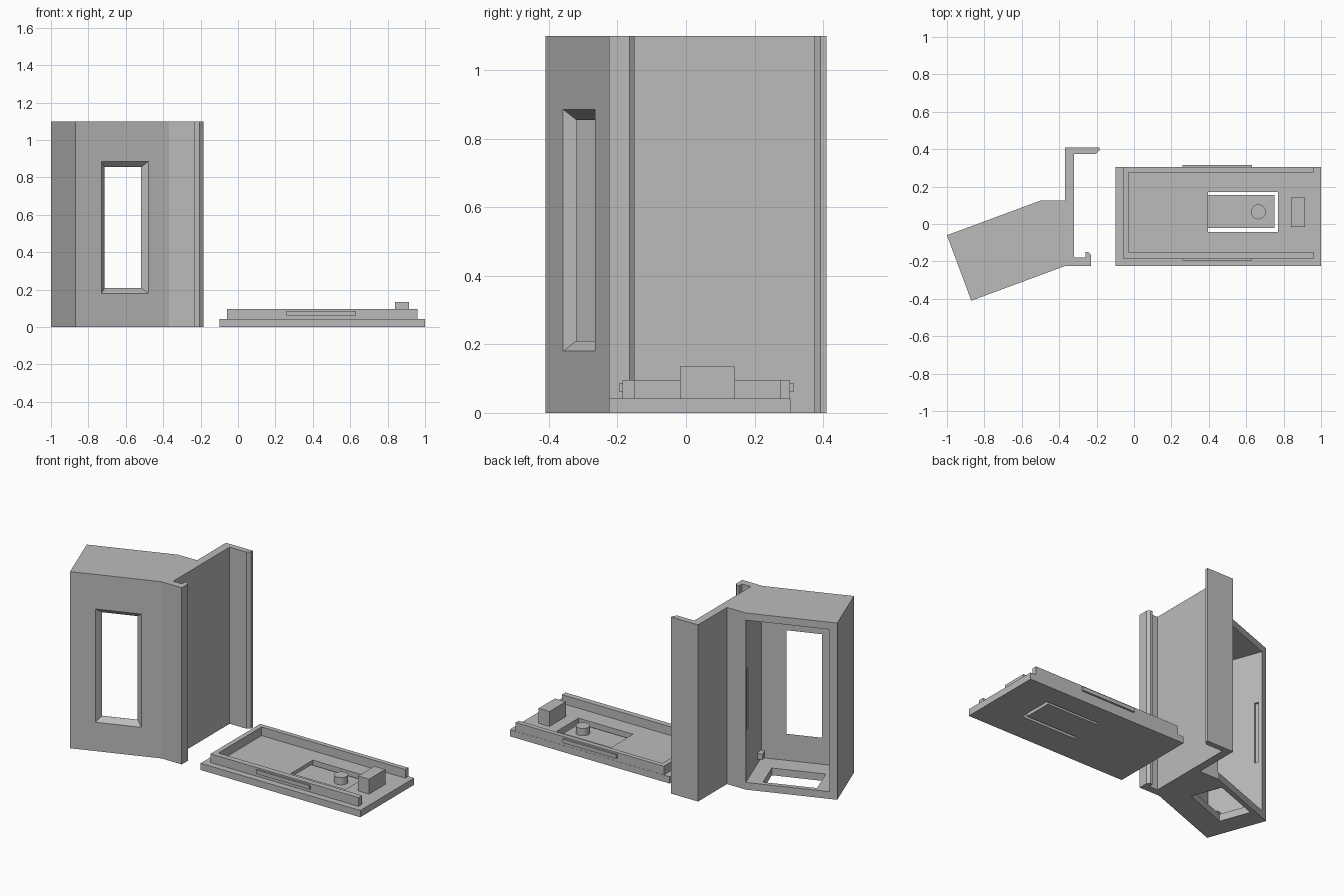
import bpy
import bmesh
import math
from mathutils import Vector

if "Cube" in bpy.data.objects:
    bpy.data.objects.remove(bpy.data.objects["Cube"], do_unlink=True)

grey = bpy.data.materials.new("plain grey")
grey.use_nodes = True
grey.diffuse_color = (0.5, 0.5, 0.5, 1)
grey.node_tree.nodes["Principled BSDF"].inputs["Base Color"].default_value = (0.5, 0.5, 0.5, 1)

HEIGHT, WIDTH, DEPTH, WALL = 1.10, 0.533, 0.373, 0.045
CORNER = Vector((-0.87, -0.41))
ANGLE = math.atan2(0.185, 0.5)
ALONG = Vector((math.cos(ANGLE), math.sin(ANGLE)))
INWARD = Vector((-ALONG.y, ALONG.x))


def finish(name, bm):
    bmesh.ops.recalc_face_normals(bm, faces=bm.faces)
    mesh = bpy.data.meshes.new(name)
    bm.to_mesh(mesh)
    bm.free()
    mesh.materials.append(grey)
    ob = bpy.data.objects.new(name, mesh)
    bpy.context.scene.collection.objects.link(ob)
    return ob


def prism(name, outline, z0, z1):
    """Extrude a plan outline from z0 to z1."""
    bm = bmesh.new()
    face = bm.faces.new([bm.verts.new((p[0], p[1], z0)) for p in outline])
    top = bmesh.ops.extrude_face_region(bm, geom=[face])["geom"]
    bmesh.ops.translate(bm, vec=(0, 0, z1 - z0),
                        verts=[g for g in top if isinstance(g, bmesh.types.BMVert)])
    return finish(name, bm)


def box(name, x, y, z):
    return prism(name, [(x[0], y[0]), (x[1], y[0]), (x[1], y[1]), (x[0], y[1])], *z)


def slanted(u, v):
    """Plan position in the tilted frame of the housing."""
    return CORNER + ALONG * u + INWARD * v


def slanted_box(name, u, v, z):
    outline = [slanted(u[0], v[0]), slanted(u[1], v[0]), slanted(u[1], v[1]), slanted(u[0], v[1])]
    return prism(name, outline, *z)


def cut(target, cutter):
    mod = target.modifiers.new("cut", "BOOLEAN")
    mod.operation = "DIFFERENCE"
    mod.solver = "EXACT"
    mod.object = cutter
    bpy.context.view_layer.objects.active = target
    bpy.ops.object.modifier_apply(modifier=mod.name)
    bpy.data.objects.remove(cutter, do_unlink=True)


# Housing with side rail and hooked edges
housing = prism("housing", [
    (-1, -0.06), CORNER, (-0.37, -0.225), (-0.23, -0.225), (-0.23, -0.165),
    (-0.243, -0.15), (-0.26, -0.15), (-0.26, -0.18), (-0.32, -0.18),
    (-0.32, 0.375), (-0.205, 0.375), (-0.185, 0.393), (-0.185, 0.41),
    (-0.37, 0.41), (-0.37, 0.125), (-0.5, 0.125)], 0, HEIGHT)

# Cavity open at the back, and opening in the floor
cut(housing, slanted_box("cavity_cutter", (WALL, WIDTH), (0.03, 0.5), (WALL, HEIGHT - WALL)))
cut(housing, slanted_box("floor_cutter", (0.125, 0.44), (0.15, 0.345), (-0.1, 0.1)))

# Window with bevelled sides
bm = bmesh.new()
for v, inset in ((-0.01, -0.01), (0.04, 0.04)):
    for u in (0.149 + inset, 0.416 - inset):
        for z in (0.18 + inset, 0.885 - inset):
            bm.verts.new((*slanted(u, v), z))
bmesh.ops.convex_hull(bm, input=bm.verts)
bmesh.ops.dissolve_limit(bm, angle_limit=0.01, verts=bm.verts, edges=bm.edges)
cut(housing, finish("window_cutter", bm))

# Snap grooves and small retaining nubs on both inner walls
for side, wall, sign in (("right", WALL, 1), ("left", WIDTH, -1)):
    groove = sorted((wall - sign * 0.012, wall + sign * 0.01))
    cut(housing, slanted_box("groove_cutter", groove, (0.325, 0.352), (0.36, 0.74)))
    nub = sorted((wall - sign * 0.005, wall + sign * 0.03))
    for level, z in (("lower", 0.07), ("upper", 1.0)):
        slanted_box(f"{level}_{side}_nub", nub, (0.06, 0.11), (z, z + 0.035))

# Cover plate with a cut-out around the spring tongue
plate = box("cover_plate", (-0.1, 1), (-0.225, 0.305), (0, 0.042))
cut(plate, box("tongue_cutter", (0.395, 0.77), (-0.042, 0.172), (-0.1, 0.1)))
box("spring_tongue", (0.39, 0.75), (-0.022, 0.155), (0, 0.02))

# Button on the tongue
bm = bmesh.new()
bmesh.ops.create_cone(bm, cap_ends=True, segments=32, radius1=0.04, radius2=0.04, depth=0.05)
bmesh.ops.translate(bm, verts=bm.verts, vec=(0.665, 0.065, 0.04))
button = finish("tongue_button", bm)
for ob in bpy.context.view_layer.objects:
    ob.select_set(ob == button)
bpy.context.view_layer.objects.active = button
bpy.ops.object.shade_smooth_by_angle(angle=math.radians(30))

# Raised rim, open at one end
prism("cover_rim", [(0.96, -0.185), (0.96, -0.15), (-0.03, -0.15), (-0.03, 0.275),
                    (0.96, 0.275), (0.96, 0.304), (-0.06, 0.304), (-0.06, -0.185)], 0.04, 0.096)

# Snap ribs and end block
box("front_snap_rib", (0.26, 0.63), (-0.195, -0.18), (0.062, 0.086))
box("back_snap_rib", (0.26, 0.63), (0.3, 0.315), (0.062, 0.086))
box("end_block", (0.84, 0.915), (-0.017, 0.143), (0.04, 0.135))
